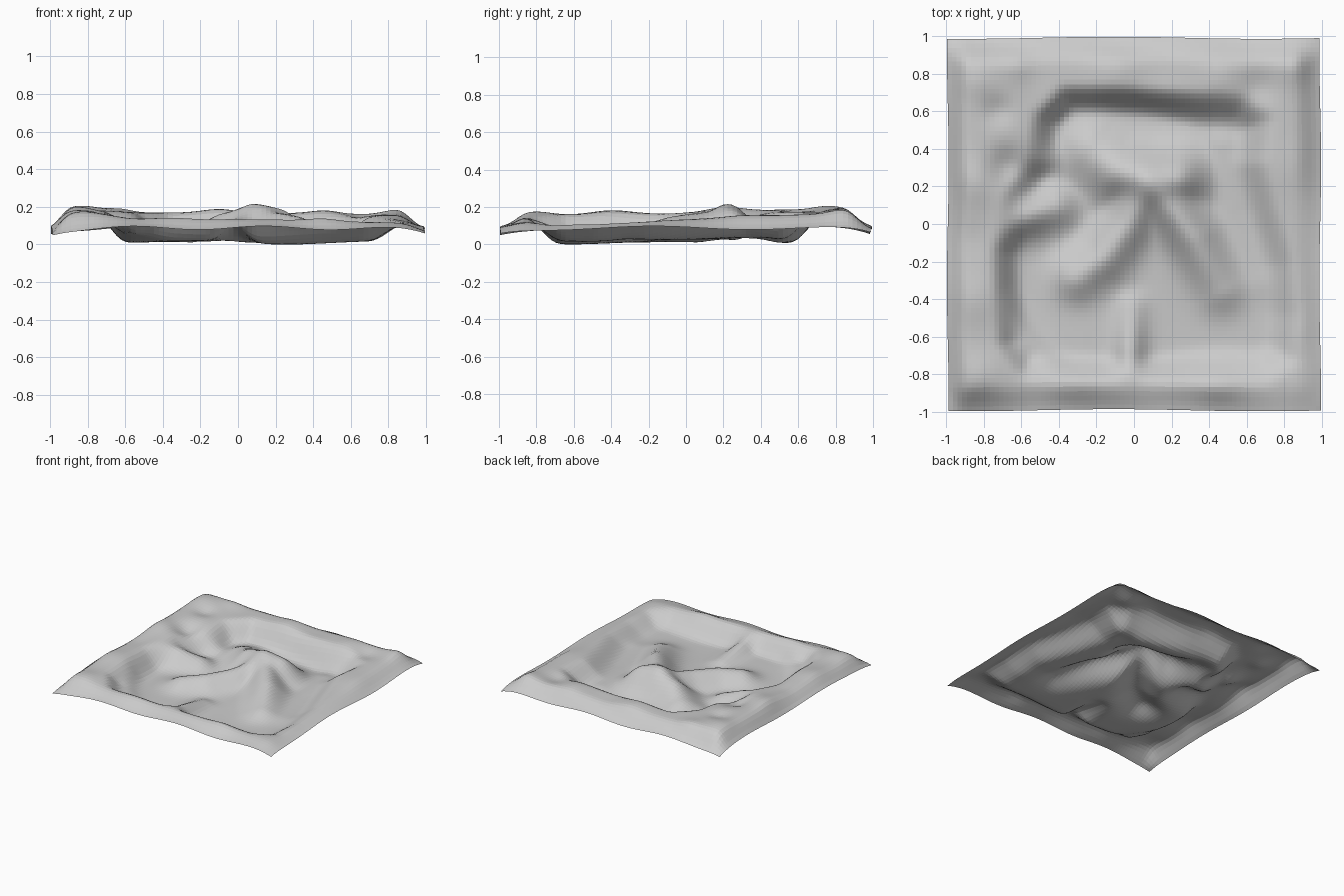
import bpy, bmesh
from math import sin, cos, exp, hypot

N = 80          # grid cells per side
SIZE = 0.99     # half width

# Basin rim outline (mid-height of the inner wall)
BASIN = [(-0.68, -0.64), (-0.58, -0.78), (0.0, -0.80), (0.70, -0.81), (0.84, -0.72),
         (0.86, -0.48), (0.82, -0.20), (0.74, 0.05), (0.66, 0.32), (0.70, 0.55), (0.58, 0.65),
         (0.0, 0.68), (-0.36, 0.69), (-0.49, 0.56), (-0.53, 0.35), (-0.64, 0.15), (-0.71, -0.15)]

# Ridges and mounds: path of (x, y, height), width
RIDGES = [
    ([(-0.22, 0.38, 0.09), (-0.08, 0.28, 0.16), (0.08, 0.24, 0.20), (0.22, 0.24, 0.18)], 0.15),
    ([(0.14, 0.16, 0.16), (0.22, 0.06, 0.155), (0.32, -0.08, 0.135), (0.46, -0.34, 0.07)], 0.125),
    ([(0.06, 0.20, 0.15), (-0.03, 0.0, 0.12), (-0.16, -0.18, 0.11), (-0.30, -0.28, 0.09)], 0.12),
    ([(-0.72, 0.0, 0.11), (-0.56, 0.05, 0.12), (-0.42, 0.09, 0.08)], 0.11),
    ([(-0.02, -0.84, 0.10), (-0.02, -0.68, 0.09), (-0.01, -0.45, 0.04)], 0.075),
    ([(-0.68, -0.45, 0.04), (-0.58, -0.62, 0.05), (-0.45, -0.76, 0.03)], 0.07),
    ([(-0.62, 0.48, 0.04), (-0.46, 0.36, 0.05)], 0.09),
    ([(0.48, 0.42, 0.03), (0.55, 0.05, 0.02), (0.66, -0.30, 0.02)], 0.11),
]

# Extra bumps on the rim: x, y, height, radius
BUMPS = [(-0.83, 0.76, 0.02, 0.10), (-0.62, 0.84, 0.015, 0.08), (-0.72, 0.60, -0.025, 0.07),
         (-0.67, 0.30, -0.05, 0.10), (-0.84, 0.22, 0.025, 0.12), (-0.85, -0.40, 0.02, 0.13),
         (-0.86, -0.08, -0.01, 0.10), (0.46, 0.78, 0.015, 0.09), (0.15, 0.84, -0.01, 0.12),
         (-0.10, 0.80, 0.02, 0.12), (0.86, 0.84, 0.025, 0.10), (0.66, 0.72, -0.025, 0.09),
         (0.84, 0.30, 0.01, 0.14), (0.86, -0.72, -0.01, 0.10), (0.45, -0.88, 0.015, 0.10),
         (-0.35, -0.88, 0.01, 0.12), (-0.82, -0.80, 0.02, 0.10)]


def smooth(t):
    t = max(0.0, min(1.0, t))
    return t * t * (3 - 2 * t)


def nearest(x, y, a, b):
    """Distance to segment ab and the parameter along it."""
    dx, dy = b[0] - a[0], b[1] - a[1]
    t = max(0.0, min(1.0, ((x - a[0]) * dx + (y - a[1]) * dy) / (dx * dx + dy * dy)))
    return hypot(x - a[0] - t * dx, y - a[1] - t * dy), t


def basin_depth(x, y):
    """Signed distance to the basin outline, positive inside."""
    d, inside = 9.0, False
    for a, b in zip(BASIN, BASIN[1:] + BASIN[:1]):
        d = min(d, nearest(x, y, a, b)[0])
        if (a[1] > y) != (b[1] > y) and x < a[0] + (y - a[1]) * (b[0] - a[0]) / (b[1] - a[1]):
            inside = not inside
    return d if inside else -d


def ridge_height(x, y):
    total = 0.0
    for path, width in RIDGES:
        best = 0.0
        for a, b in zip(path, path[1:]):
            d, t = nearest(x, y, a, b)
            best = max(best, (a[2] + t * (b[2] - a[2])) * exp(-(d / width) ** 2))
        total = (total ** 4 + best ** 4) ** 0.25
    return total


def height(x, y):
    # Rim crest: high at the back and left, low at the front and right
    crest = 0.155 + 0.02 * smooth(y + 0.3) - 0.024 * smooth(x - 0.1) - 0.012 * smooth(-y)
    crest += 0.02 * smooth((x + y) / 1.2 - 0.7) + 0.018 * smooth((-x - 0.5) * 4)
    crest += sum(h * exp(-((x - bx) ** 2 + (y - by) ** 2) / r ** 2) for bx, by, h, r in BUMPS)
    # Gentle drop to the thin outer edge, steeper on the left
    ex, ey = SIZE - abs(x), SIZE - abs(y)
    edge = 0.092 + 0.010 * sin(9 * x + 6 * y) - 0.03 * exp(-(ex + ey) / 0.12)
    rim = edge + (crest - edge) * smooth(0.1 + ex / (0.11 if x < 0 else 0.16)) * smooth(0.1 + ey / 0.16)
    # Inner wall falling to the nearly flat floor, gentler on the right
    floor = 0.005 + 0.009 * (1 + sin(6 * x) * cos(5 * y))
    wall = smooth((basin_depth(x, y) + 0.06) / (0.17 + 0.05 * smooth(2 * x)))
    base = rim + (floor - rim) * wall
    return max(0.0, base + ridge_height(x, y) * wall)


# Terrain sheet
bm = bmesh.new()
bmesh.ops.create_grid(bm, x_segments=N, y_segments=N, size=SIZE)
for v in bm.verts:
    v.co.z = height(v.co.x, v.co.y)
# soften creases between ridges, keeping the border
inner = [v for v in bm.verts if not v.is_boundary]
for _ in range(3):
    bmesh.ops.smooth_vert(bm, verts=inner, factor=0.5, use_axis_z=True)
low = min(v.co.z for v in bm.verts)
for v in bm.verts:
    x, y = v.co.x, v.co.y
    v.co.z -= low
    # slightly wavy outline
    v.co.x += 0.005 * sin(5 * y) * abs(x) ** 8
    v.co.y += 0.006 * sin(4 * x + 2) * abs(y) ** 8
mesh = bpy.data.meshes.new("terrain")
bm.to_mesh(mesh)
bm.free()
terrain = bpy.data.objects.new("terrain", mesh)
bpy.context.collection.objects.link(terrain)
